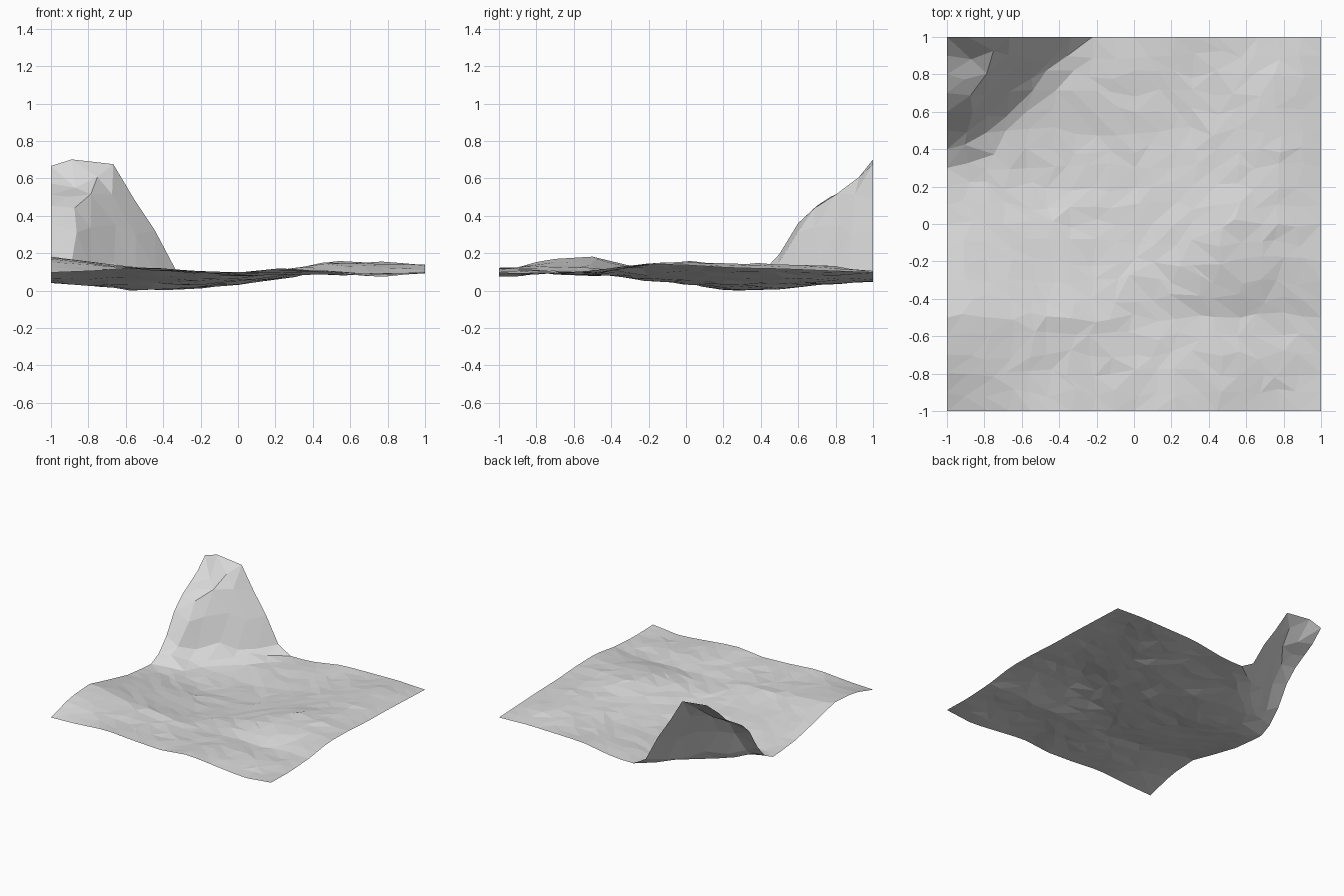
import bpy, bmesh, random

if "Cube" in bpy.data.objects:
    bpy.data.objects.remove(bpy.data.objects["Cube"])

random.seed(4)

# Coarse plain heights in hundredths: rows run front to back, columns left to right
PLAIN = [
    [11, 12, 14, 12, 11, 13.5, 11, 8.5, 11],
    [18, 16, 12.5, 11, 10.5, 12, 12, 10.5, 10.5],
    [19.5, 16.5, 13.5, 11.5, 9.5, 10, 10, 9.5, 12],
    [13.5, 11, 8.5, 7, 8.5, 12.5, 16, 15, 15.5],
    [8, 7, 6, 4.5, 6, 11, 17.5, 16.5, 15],
    [5.5, 3.5, 0, 2.5, 4.5, 9, 13.5, 16, 13.5],
    [5, 4.5, 2, 2.5, 5, 8, 12.5, 16, 13],
    [5, 5, 5, 5, 6.5, 8.5, 12, 15, 12],
    [5, 5, 5, 5, 7, 11, 11.5, 12, 11],
]
# Mountain profiles: distance from the back left corner, height
ALONG_BACK = [(0, .68), (.11, .715), (.333, .69), (.47, .46), (.58, .30), (.66, .13), (.75, .07), (.9, .02), (3, 0)]
ALONG_LEFT = [(0, .715), (.12, .56), (.24, .51), (.38, .41), (.47, .25), (.56, .13), (.66, .06), (.9, .02), (3, 0)]


def profile(pts, d):
    for (a, ha), (b, hb) in zip(pts, pts[1:]):
        if d <= b:
            return ha + (hb - ha) * (d - a) / (b - a)
    return 0


def plain(x, y):
    u, v = (x + 1) * 4, (y + 1) * 4
    i, j = min(int(u), 7), min(int(v), 7)
    u, v = u - i, v - j
    lo = PLAIN[j][i] * (1 - u) + PLAIN[j][i + 1] * u
    hi = PLAIN[j + 1][i] * (1 - u) + PLAIN[j + 1][i + 1] * u
    return (lo * (1 - v) + hi * v) / 100


def height(x, y):
    # Straight diagonal contours, capped by the profile falling to the front
    dx, dy = max(x + 1, 0), max(1 - y, 0)
    peak = min(profile(ALONG_LEFT, dy), profile(ALONG_BACK, dx + dy * 1.06))
    if dx < 1e-4:
        peak = profile(ALONG_LEFT, dy) if dy > 1e-4 else .68
    return max(plain(x, y), peak)


# Terrain sheet: irregular triangles, straight outer border
NX, NY = 18, 20
bm = bmesh.new()
grid = []
for j in range(NY + 1):
    row = []
    for i in range(NX + 1):
        x, y = -1 + 2 * i / NX, -1 + 2 * j / NY
        if 0 < i < NX and 0 < j < NY:
            x += random.uniform(-.03, .03)
            y += random.uniform(-.028, .028)
        z = height(x, y)
        if 0 < i < NX and 0 < j < NY:
            z += random.uniform(-.005, .005)
        row.append(bm.verts.new((x, y, max(z, .004))))
    grid.append(row)
for j in range(NY):
    for i in range(NX):
        a, b = grid[j][i], grid[j][i + 1]
        c, d = grid[j + 1][i + 1], grid[j + 1][i]
        # Diagonals follow the mountain slope at random elsewhere
        if abs(a.co.z - c.co.z) < abs(b.co.z - d.co.z):
            bm.faces.new((a, b, c))
            bm.faces.new((a, c, d))
        else:
            bm.faces.new((a, b, d))
            bm.faces.new((b, c, d))

# Stand the lowest point on the ground
low = min(v.co.z for v in bm.verts)
for v in bm.verts:
    v.co.z -= low

mesh = bpy.data.meshes.new("terrain")
bm.to_mesh(mesh)
bm.free()
terrain = bpy.data.objects.new("terrain", mesh)
bpy.context.collection.objects.link(terrain)

# Single light grey colour
grey = bpy.data.materials.new("light grey rock")
grey.diffuse_color = (.7, .7, .7, 1)
grey.use_nodes = True
grey.node_tree.nodes["Principled BSDF"].inputs["Base Color"].default_value = grey.diffuse_color
mesh.materials.append(grey)
